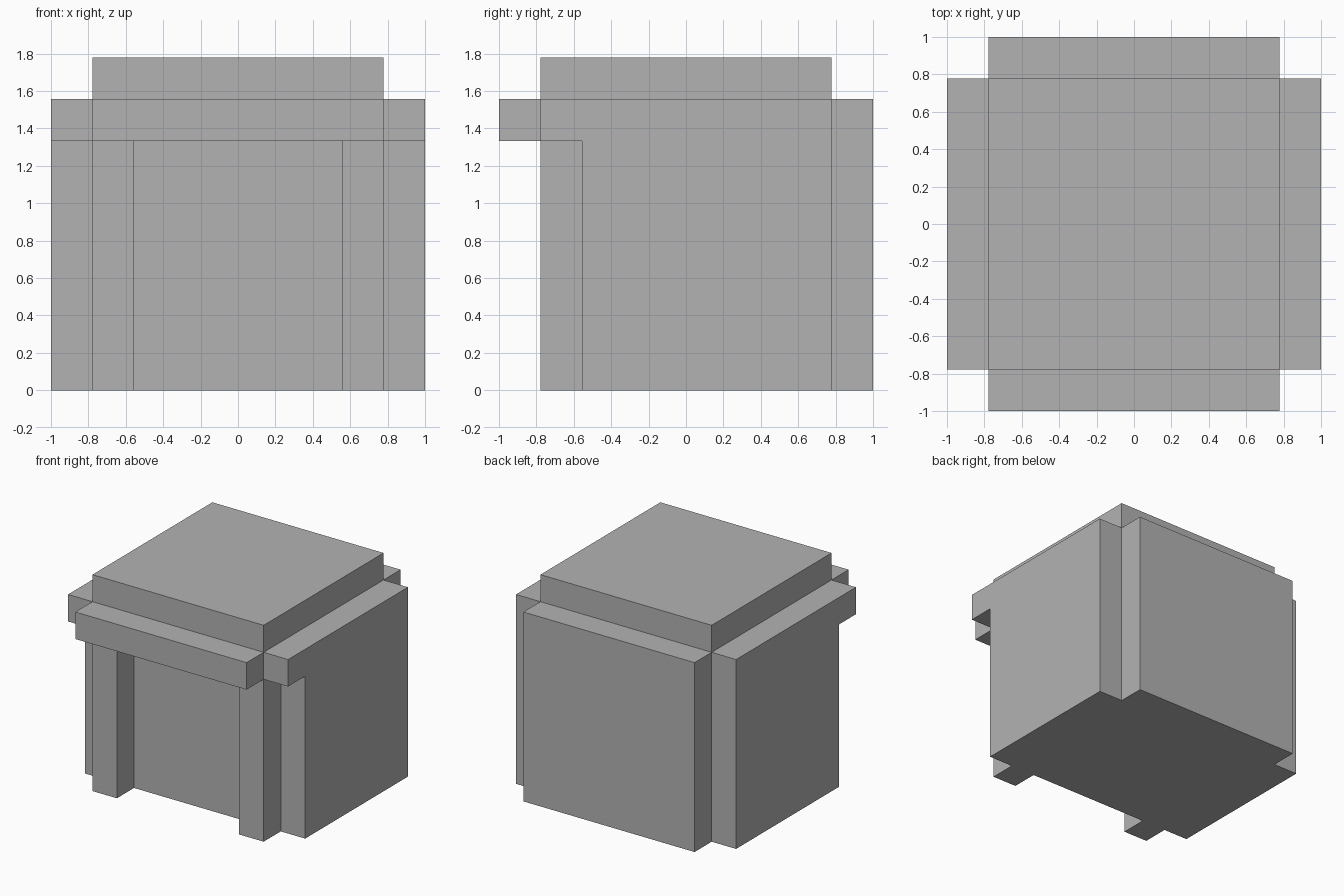
import bpy
import bmesh
from mathutils import Vector

cube = bpy.data.objects.get("Cube")
if cube:
    bpy.data.objects.remove(cube, do_unlink=True)

# One plain grey
GREY = (0.45, 0.45, 0.45, 1)
grey = bpy.data.materials.new("plain_grey")
grey.use_nodes = True
grey.diffuse_color = GREY
grey.node_tree.nodes["Principled BSDF"].inputs["Base Color"].default_value = GREY

# Key distances: outer edge, core edge, recess edge, then heights
OUT, MID, IN = 1.0, 0.778, 0.556
BRIM, RIM, TOP = 1.334, 1.556, 1.778


def prism(name, outline, direction):
    """Extrude a flat outline of 3D points along a direction."""
    bm = bmesh.new()
    face = bm.faces.new([bm.verts.new(p) for p in outline])
    moved = bmesh.ops.extrude_face_region(bm, geom=[face])["geom"]
    verts = [v for v in moved if isinstance(v, bmesh.types.BMVert)]
    bmesh.ops.translate(bm, verts=verts, vec=Vector(direction))
    bmesh.ops.recalc_face_normals(bm, faces=bm.faces)
    mesh = bpy.data.meshes.new(name)
    bm.to_mesh(mesh)
    bm.free()
    mesh.materials.append(grey)
    obj = bpy.data.objects.new(name, mesh)
    bpy.context.collection.objects.link(obj)
    return obj


def box(name, x, y, z):
    """Box between the given ranges."""
    outline = [(x[0], y[0], z[0]), (x[1], y[0], z[0]),
               (x[1], y[1], z[0]), (x[0], y[1], z[0])]
    return prism(name, outline, (0, 0, z[1] - z[0]))


# Core with two front pillars either side of the recessed panel
half = [(MID, MID), (MID, -MID), (IN, -MID), (IN, -IN)]
plan = half + [(-x, y) for x, y in reversed(half)]
prism("core_with_pillars", [(x, y, 0) for x, y in plan], (0, 0, BRIM))

# Raised top block
box("top_block", (-MID, MID), (-MID, MID), (BRIM, TOP))

# Front brim and full-height back slab
box("front_brim", (-MID, MID), (-OUT, -MID), (BRIM, RIM))
box("back_slab", (-MID, MID), (MID, OUT), (0, RIM))

# Side slabs, stepping forward under the rim
step = [(MID, 0), (MID, RIM), (-MID, RIM), (-MID, BRIM), (-IN, BRIM), (-IN, 0)]
for side, s in (("left", 1), ("right", -1)):
    prism(side + "_side_slab", [(s * MID, y, z) for y, z in step],
          (s * (OUT - MID), 0, 0))
